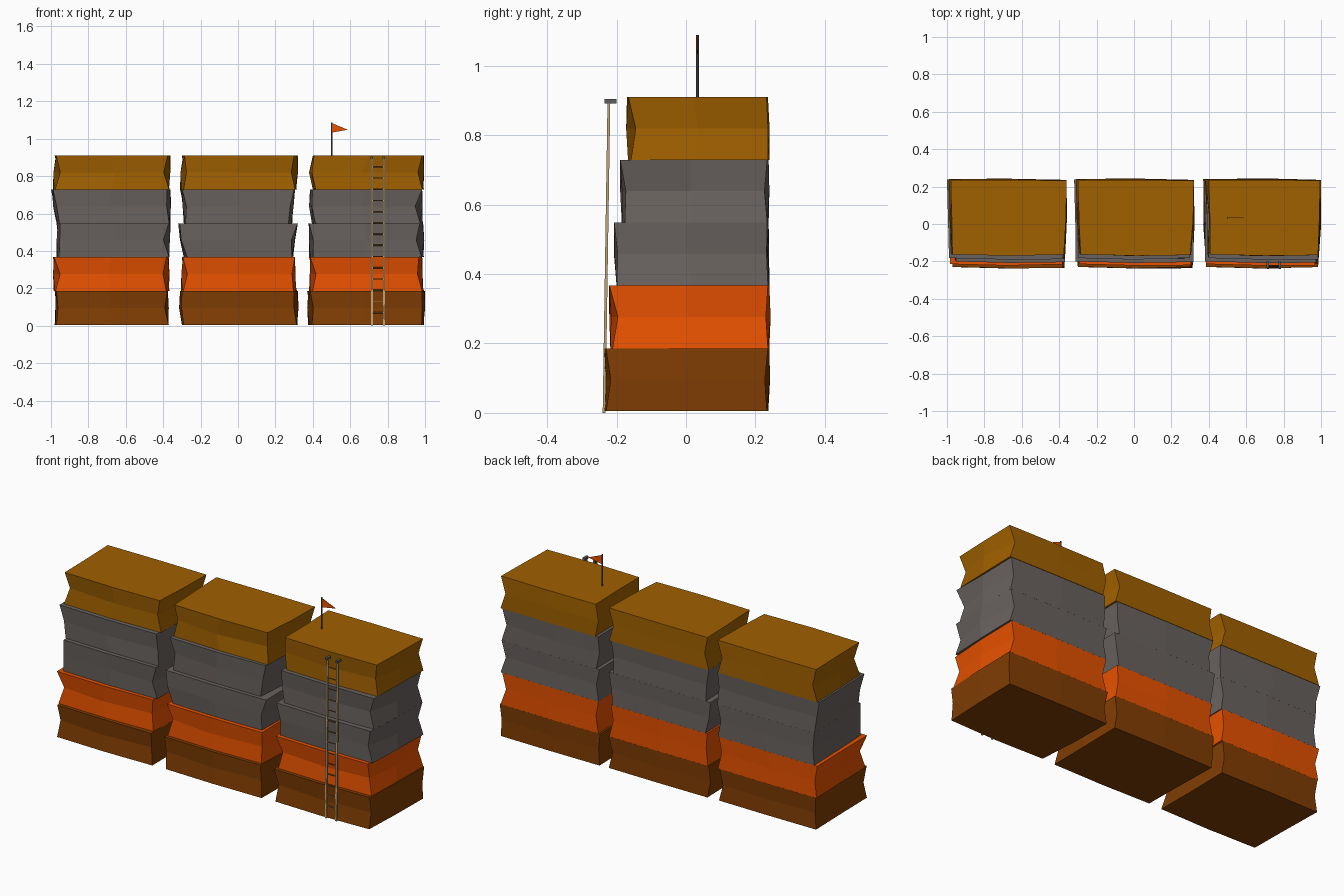
import bpy, bmesh, math, random
from mathutils import Vector

if "Cube" in bpy.data.objects:
    bpy.data.objects.remove(bpy.data.objects["Cube"])

random.seed(4)


def material(name, rgb):
    m = bpy.data.materials.new(name)
    m.diffuse_color = (*rgb, 1)
    m.use_nodes = True
    m.node_tree.nodes["Principled BSDF"].inputs["Base Color"].default_value = m.diffuse_color
    return m


BROWN = material("dark brown", (0.22, 0.047, 0.001))
ORANGE = material("orange", (0.79, 0.082, 0.0))
GREY = material("stone grey", (0.140, 0.122, 0.114))
GOLD = material("ochre", (0.35, 0.117, 0.0))
WOOD = material("pale wood", (0.50, 0.38, 0.19))
STEEL = material("steel grey", (0.11, 0.11, 0.11))
RUNG = material("rung brown", (0.24, 0.10, 0.02))


def finish(bm, name, mat):
    bmesh.ops.recalc_face_normals(bm, faces=bm.faces)
    me = bpy.data.meshes.new(name)
    bm.to_mesh(me)
    bm.free()
    me.materials.append(mat)
    ob = bpy.data.objects.new(name, me)
    bpy.context.collection.objects.link(ob)
    return ob


def rough_block(name, mat, left, right, front, back, z0, z1):
    """Three rings of eight points; each side lists its bottom, middle and top position.
    The middle ring is pinched at the corners and nearly straight at the side centres."""
    bm = bmesh.new()
    rings = []
    for k, z in enumerate((z0, (z0 + z1) / 2, z1)):
        l, r, f, b = left[k], right[k], front[k], back[k]
        inset = random.uniform(0.005, 0.022)
        inset2 = random.uniform(0.0, 0.02)
        cx, cy = (l + r) / 2, (f + b) / 2 - 0.01
        lc, rc, fc, bc = l + 0.006, r - 0.004, f, b
        if k == 1:
            cx += random.uniform(-0.03, 0.03)
            lc, rc, fc, bc = [(s[0] + s[2]) / 2 + random.uniform(-0.004, 0.004)
                              for s in (left, right, front, back)]
        pts = [(l + inset, f + 0.008), (cx, fc), (r - inset2, f + random.uniform(0, 0.01)),
               (rc, cy), (r, b - 0.004), (cx, bc), (l, b), (lc, cy)]
        rings.append([bm.verts.new((x, y, z)) for x, y in pts])
    for lo, hi in zip(rings, rings[1:]):
        for i in range(8):
            j = (i + 1) % 8
            bm.faces.new((lo[i], lo[j], hi[j], hi[i]))
    bm.faces.new(rings[0][::-1])
    bm.faces.new(rings[-1])
    return finish(bm, name, mat)


def rod(name, mat, a, b, radius, sides=6):
    a, b = Vector(a), Vector(b)
    bm = bmesh.new()
    bmesh.ops.create_cone(bm, cap_ends=True, segments=sides, radius1=radius,
                          radius2=radius, depth=(b - a).length)
    ob = finish(bm, name, mat)
    ob.location = (a + b) / 2
    ob.rotation_euler = (b - a).to_track_quat('Z', 'Y').to_euler()
    return ob


def box(name, mat, centre, size):
    bm = bmesh.new()
    bmesh.ops.create_cube(bm, size=1)
    bmesh.ops.scale(bm, vec=size, verts=bm.verts)
    bmesh.ops.translate(bm, vec=centre, verts=bm.verts)
    return finish(bm, name, mat)


# Wall blocks: three columns of five courses, stepping back at the front.
# Per block: left and right edge at bottom, middle, top, in hundredths.
columns = {
    "left": [((-98, -97, -98), (-37, -39, -37.5)), ((-98.5, -97, -99), (-36.5, -38.5, -37)),
             ((-97, -96, -97), (-36.5, -38, -36)), ((-97, -98, -100), (-36, -36.5, -36)),
             ((-99, -96, -98), (-36.5, -39, -36))],
    "middle": [((-30, -31.5, -31), (32, 30, 32)), ((-30.5, -29, -30), (31.5, 29.5, 30.5)),
               ((-29, -31, -32), (29.5, 30.5, 32)), ((-29, -29, -31), (29, 29.5, 30.5)),
               ((-31, -28.5, -30), (31.5, 29, 32))],
    "right": [((37.5, 38.5, 37), (99.5, 99.5, 100)), ((38, 40, 38), (99.5, 96.5, 98.5)),
              ((38, 39.5, 37.5), (99.5, 96.5, 99)), ((39.5, 38, 38.5), (99, 96.5, 98.5)),
              ((40, 38, 40), (99.5, 96.5, 99.5))],
}
colours = [BROWN, ORANGE, GREY, GREY, GOLD]
fronts = [(-0.238, -0.220, -0.237), (-0.218, -0.203, -0.222), (-0.200, -0.206, -0.208),
          (-0.185, -0.178, -0.190), (-0.167, -0.153, -0.170)]
backs = [(0.237, 0.231, 0.240), (0.240, 0.234, 0.240), (0.240, 0.236, 0.238),
         (0.238, 0.230, 0.238), (0.240, 0.240, 0.236)]
for col, rows in columns.items():
    for i, (l, r) in enumerate(rows):
        z0 = 0.005 + 0.181 * i
        rough_block(f"{col}_block_{i + 1}", colours[i], [v / 100 for v in l],
                    [v / 100 for v in r], fronts[i], backs[i], z0, z0 + 0.1808)


# Ladder leaning on the right column
def ladder_y(z):
    return -0.236 + 0.014 * z / 0.9


for side, x in (("left", 0.716), ("right", 0.780)):
    rail = box(f"ladder_rail_{side}", WOOD, (0, 0, 0), (0.010, 0.008, 0.9))
    rail.location = (x, ladder_y(0.45), 0.45)
    rail.rotation_euler.x = -math.atan(0.014 / 0.9)
    box(f"ladder_hook_{side}", STEEL, (x, -0.217, 0.898), (0.014, 0.034, 0.013))
for i in range(14):
    z = 0.07 + 0.06 * i
    rod("ladder_rung", RUNG, (0.716, ladder_y(z), z), (0.780, ladder_y(z), z), 0.0035)

# Flag and pole on the right column
rod("flag_pole", STEEL, (0.50, 0.033, 0.90), (0.50, 0.033, 1.088), 0.004, 8)
bm = bmesh.new()
sides = [[bm.verts.new((x, y, z)) for x, z in ((0.503, 1.083), (0.503, 1.033), (0.587, 1.048))]
         for y in (0.031, 0.035)]
bm.faces.new(sides[0])
bm.faces.new(sides[1][::-1])
for i in range(3):
    j = (i + 1) % 3
    bm.faces.new((sides[0][i], sides[0][j], sides[1][j], sides[1][i]))
finish(bm, "flag", ORANGE)
